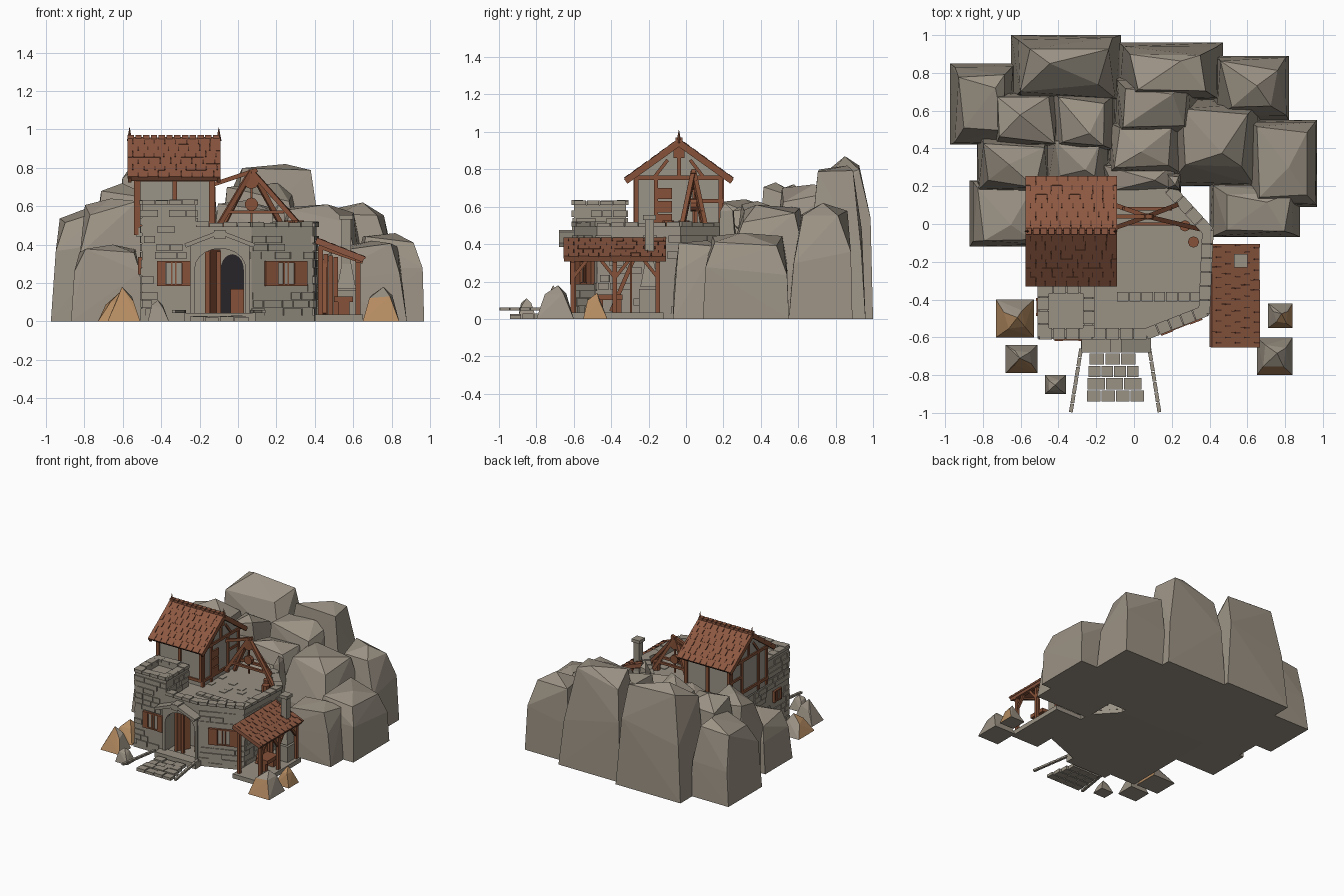
import bpy, bmesh, math, random
from mathutils import Vector as V, Matrix as M

if "Cube" in bpy.data.objects:
    bpy.data.objects.remove(bpy.data.objects["Cube"])
random.seed(11)
R = random.uniform

def mat(name, c):
    m = bpy.data.materials.new(name)
    m.diffuse_color = (*c, 1)
    m.use_nodes = True
    m.node_tree.nodes["Principled BSDF"].inputs["Base Color"].default_value = m.diffuse_color
    return m
ROCK = mat("cliff_grey", (.33, .288, .232))
STONE = mat("masonry_grey", (.315, .282, .23))
PLASTER = mat("plaster_grey", (.33, .3, .25))
WOOD = mat("timber_brown", (.24, .083, .04))
TILE = mat("roof_tile_brown", (.265, .097, .052))
DARKWOOD = mat("dark_roof_brown", (.10, .037, .022))
DARK = mat("dark_interior", (.022, .018, .022))
TAN = mat("tan_rock", (.46, .26, .12))

def finish(name, bm, *mats):
    bmesh.ops.recalc_face_normals(bm, faces=bm.faces)
    me = bpy.data.meshes.new(name)
    bm.to_mesh(me); bm.free()
    for m in mats: me.materials.append(m)
    o = bpy.data.objects.new(name, me)
    bpy.context.collection.objects.link(o)
    return o

def box(bm, x0, x1, y0, y1, z0, z1, mx=M()):
    t = M.Translation(((x0+x1)/2, (y0+y1)/2, (z0+z1)/2)) @ M.Diagonal((x1-x0, y1-y0, z1-z0, 1))
    bmesh.ops.create_cube(bm, size=1, matrix=mx @ t)

def beam(bm, a, b, w=.025, d=None):
    a, b = V(a), V(b)
    q = (b-a).to_track_quat('X', 'Z').to_matrix().to_4x4()
    box(bm, 0, (b-a).length, -w/2, w/2, -(d or w)/2, (d or w)/2, M.Translation(a) @ q)

def prism(bm, pts, z0, z1, mx=M()):
    lo = [bm.verts.new(mx @ V((x, y, z0))) for x, y in pts]
    hi = [bm.verts.new(mx @ V((x, y, z1))) for x, y in pts]
    n = len(pts)
    bm.faces.new(lo[::-1]); bm.faces.new(hi)
    for i in range(n):
        bm.faces.new((lo[i], lo[(i+1) % n], hi[(i+1) % n], hi[i]))

def wall_frame(a, b):
    # local x runs along the wall, -y points outward
    d = V((b[0]-a[0], b[1]-a[1], 0))
    return M.Translation((a[0], a[1], 0)) @ M.Rotation(math.atan2(d.y, d.x), 4, 'Z'), d.length

# Cliff and boulders: steep skewed blocks with broad facetted tops
def rock(name, x0, x1, y0, y1, h, tan=None):
    bm = bmesh.new()
    cx, cy, hx, hy = (x0+x1)/2, (y0+y1)/2, (x1-x0)/2, (y1-y0)/2
    rings = [(1, 1, 0, 0), (.84, .97, .42, .68), (.5, .85, .84, .98)]
    if tan is not None:
        rings = [(1, 1, 0, 0), (.3, .65, .55, .8)]
    for s0, s1, za, zb in rings:
        for sx, sy in ((-1, -1), (1, -1), (1, 1), (-1, 1)):
            bm.verts.new((cx+sx*hx*R(s0, s1), cy+sy*hy*R(s0, s1), h*R(za, zb)))
    k = .4 if tan is None else .2
    bm.verts.new((cx+hx*R(-k, k), cy+hy*R(-k, k), h))
    g = bmesh.ops.convex_hull(bm, input=bm.verts)
    bmesh.ops.delete(bm, geom=list({e for e in g['geom_interior']+g['geom_unused'] if isinstance(e, bmesh.types.BMVert)}), context='VERTS')
    bm.normal_update()
    if tan:
        for f in bm.faces:
            f.material_index = int(f.normal.y < -.6 or (f.normal.x < -.6 and x0 < -.7) or (f.normal.x > .6 and y1 > -.5))
    finish(name, bm, ROCK, TAN)
for i, r in enumerate([(-.975, -.63, .42, .85, .61), (-.65, -.07, .66, 1, .87), (-.08, .47, .66, .96, .82),
        (.42, .82, .55, .89, .62), (.6, .97, .09, .55, .46), (.4, .88, -.07, .22, .42), (.19, .67, .2, .66, .61),
        (-.1, .34, .48, .78, .72), (-.14, .28, .25, .54, .63), (-.45, -.1, .38, .7, .73), (-.75, -.38, .4, .7, .72),
        (-.83, -.44, .16, .48, .64), (-.87, -.5, -.12, .23, .4), (-.47, -.13, .2, .46, .6), (-.2, .25, .16, .34, .52),
        (.17, .25, .17, .27, .62)]):
    rock(f"cliff_rock_{i}", *r)
for i, r in enumerate([(-.73, -.53, -.6, -.4, .15, 1), (-.68, -.51, -.79, -.64, .18, 1), (-.47, -.36, -.9, -.8, .11, 0),
        (.71, .84, -.55, -.42, .14, 1), (.65, .84, -.8, -.6, .18, 1)]):
    rock(f"boulder_{i}", *r)

# Masonry body with a doorway recess
FOOT = [(-.5, -.6), (.07, -.6), (.39, -.475), (.41, -.03), (.2, .2), (-.5, .2)]
bm = bmesh.new()
prism(bm, [FOOT[0], (-.225, -.6), (-.225, -.42), (.04, -.42), (.04, -.6)]+FOOT[1:], .02, .4)
prism(bm, FOOT, .4, .455)
prism(bm, [(x*1.02, y*1.01) for x, y in FOOT], 0, .03)
box(bm, -.5, -.22, -.6, -.32, .4, .58)
finish("stone_body", bm, STONE)

# Raised stones and parapets
bm = bmesh.new()
def bricks(a, b, z0, z1, holes=(), keep=.85):
    mx, L = wall_frame(a, b)
    z = z0
    while z < z1-.02:
        h = min(.042, z1-z); x = R(-.01, .02)
        while x < L-.02:
            w = min(R(.05, .12), L-x+.006)
            if random.random() < keep and not any(x+w > p and x < q and z+h > r and z < s for p, q, r, s in holes):
                box(bm, x, x+w-.005, -R(.005, .011), .01, z, z+h-.005, mx)
            x += w
        z += h
def cap(a, b, z0, z1, t=.045):
    mx, L = wall_frame(a, b)
    box(bm, 0, L, 0, t, z0, z1-.02, mx)
    n = max(1, round(L/.07))
    for i in range(n):
        box(bm, i*L/n, (i+1)*L/n-.004, -.012, t+.004, z1-.022, z1+R(-.003, .005), mx)
door, lwin = (.25, .58, 0, .48), (.07, .26, .18, .32)
bricks(FOOT[0], FOOT[1], .03, .46, (door, lwin))
bricks(FOOT[1], FOOT[2], .03, .46, ((.05, .31, .18, .32),))
bricks(FOOT[2], FOOT[3], .03, .46)
bricks(FOOT[3], FOOT[4], .03, .46)
bricks(FOOT[5], FOOT[0], .03, .46, ((.58, .7, .23, .35),))
for a, b in (((-.22, -.6), FOOT[1]), (FOOT[1], FOOT[2]), (FOOT[2], FOOT[3]), (FOOT[3], FOOT[4])):
    cap(a, b, .44, .515)
tw = [(-.5, -.6), (-.22, -.6), (-.22, -.32), (-.5, -.32)]
for i in range(4):
    bricks(tw[i], tw[(i+1) % 4], .46, .59)
    cap(tw[i], tw[(i+1) % 4], .57, .63)
for i in range(7):
    box(bm, -.09+i*.065, -.03+i*.065, -.41, -.36, .45, .468)
for i in range(9):
    x, y = R(-.18, .3), R(-.3, -.05)
    box(bm, x, x+.05, y, y+.05, .45, .459)
finish("wall_stones", bm, STONE)

# Doorway: arch surround, gable, inner door arch, posts, open leaf, crate
def arc(cx, cz, rx, rz):
    return [(cx+rx*math.cos(t*math.pi/10), cz+rz*math.sin(t*math.pi/10)) for t in range(11)]
def upright(y):
    return M.Translation((0, y, 0)) @ M.Rotation(math.pi/2, 4, 'X')
bm = bmesh.new()
prism(bm, [(.06, .03), (.06, .41), (-.095, .46), (-.25, .41), (-.25, .03), (-.225, .03)]+arc(-.0925, .275, .1325, .105)[::-1]+[(.04, .03)], 0, .035, upright(-.575))
for s in (-1, 1):
    beam(bm, (-.095, -.64, .465), (-.095+s*.18, -.64, .395), .08, .022)
box(bm, -.125, -.065, -.68, -.6, .43, .475)
box(bm, -.28, .09, -.67, -.58, 0, .045)
box(bm, -.225, .05, -.6, -.42, 0, .04)
finish("door_surround", bm, STONE)
bm = bmesh.new()
prism(bm, [(-.09, .04)]+arc(-.03, .27, .06, .08)[::-1]+[(.03, .04)], 0, .006, upright(-.42))
finish("dark_doorway", bm, DARK)
bm = bmesh.new()
for x in (-.16, -.1):
    box(bm, x-.011, x+.011, -.57, -.55, .04, .365)
beam(bm, (-.15, -.55, .21), (-.1, -.47, .21), .018, .33)
box(bm, -.04, .03, -.5, -.425, .04, .17)
finish("door_timbers", bm, WOOD)

# Windows with shutters
fr, pane = bmesh.new(), bmesh.new()
def window(a, b, c, hw, z0, z1, sh=.045):
    mx, _ = wall_frame(a, b)
    box(pane, c-hw, c+hw, -.008, .005, z0, z1, mx)
    for x in (-hw*.25, hw*.25):
        box(fr, c+x-.004, c+x+.004, -.014, .005, z0, z1, mx)
    for z in (z0, z1):
        box(fr, c-hw-.005, c+hw+.005, -.016, .005, z-.005, z+.005, mx)
    for s in (-1, 1):
        m = c+s*(hw+.002+sh/2)
        box(fr, m-sh/2, m+sh/2, -.02, .005, z0-.005, z1+.005, mx)
window(FOOT[0], FOOT[1], .165, .04, .19, .31)
window(FOOT[1], FOOT[2], .19, .045, .19, .31, .07)
window(FOOT[5], FOOT[0], .64, .03, .25, .33, .015)
finish("window_frames", fr, WOOD)
finish("window_panes", pane, PLASTER)

# Upper house: plaster walls, gables and framing
CY, RZ, EZ, HY = -.038, .95, .745, .284
side = M(((0, 0, 1, 0), (1, 0, 0, 0), (0, 1, 0, 0), (0, 0, 0, 1)))
bm = bmesh.new()
prism(bm, [(-.27, .44), (.19, .44), (.19, .76), (CY, .925), (-.27, .76)], -.53, -.13, side)
finish("house_walls", bm, PLASTER)
bm = bmesh.new()
for x in (-.53, -.13):
    for y in (-.265, -.16, .05, .185):
        beam(bm, (x, y, .45), (x, y, .76), .022)
    for z in (.5, .755):
        beam(bm, (x, -.28, z), (x, .2, z), .022)
    beam(bm, (x, .05, .63), (x, .2, .63), .02)
    beam(bm, (x, CY, .76), (x, CY, .93), .02)
    for s in (-1, 1):
        beam(bm, (x, CY+s*.13, .76), (x, CY+s*.06, .85), .018)
for z in (.5, .57, .64):
    box(bm, -.13, -.118, -.155, -.075, z, z+.06)
box(bm, -.13, -.115, CY-.03, CY+.03, .86, .91)
for y in (-.27, .19):
    for x in (-.52, -.33, -.14):
        beam(bm, (x, y, .5), (x, y, .75), .024)
    for z in (.5, .74):
        beam(bm, (-.53, y, z), (-.13, y, z), .022)
for x in (-.565, -.1):  # bargeboards and finials
    for s in (-1, 1):
        beam(bm, (x, CY, RZ-.012), (x, CY+s*HY, EZ-.01), .018, .03)
    bmesh.ops.create_cone(bm, segments=4, radius1=.014, radius2=.001, depth=.07, cap_ends=True, matrix=M.Translation((x, CY, .975)))
finish("house_timbers", bm, WOOD)

# Shingled roofs: dark slots between overlapping tiles
def roof(name, top, bot, x0, x1, rows, vert):
    deck, til = bmesh.new(), bmesh.new()
    d = V(bot)-V(top); u = d.normalized(); ax = V((1, 0, 0)) if not vert else V((0, 1, 0))
    n = ax.cross(u)
    if n.z < 0: n = -n
    mx = M.Translation(V(top)) @ M((ax, u, n)).transposed().to_4x4()
    L = d.length; h = L/rows
    box(til, x0+.003, x1-.003, 0, L-.004, -.02, .004, mx)
    for r in range(rows):
        x = x0; k = .055*(1 if r % 2 else .5)
        while x < x1-.005:
            w = min(k, x1-x); k = R(.05, .062)
            box(til, x, x+w-.001, r*h, (r+1)*h+.002, 0, .01+R(0, .003), mx)
            if x > x0:
                box(deck, x-.004, x+.003, (r+.45)*h, (r+1)*h, 0, .0145, mx)
            x += w
    finish(name+"_slots", deck, DARKWOOD)
    finish(name+"_tiles", til, TILE)
for s, nm in ((-1, "front"), (1, "rear")):
    roof("house_roof_"+nm, (0, CY, RZ), (0, CY+s*HY, EZ), -.575, -.09, 6, False)
bm = bmesh.new()
for i in range(12):
    box(bm, -.575+i*.0404, -.542+i*.0404, CY-.018, CY+.018, RZ-.005, RZ+.02)
finish("ridge_caps", bm, TILE)
roof("shed_roof", (.408, 0, .425), (.66, 0, .325), -.655, -.105, 5, True)

# Side shed: floor, posts, planks, forge and chimney
bm = bmesh.new()
box(bm, .4, .65, -.64, -.12, 0, .035)
box(bm, .51, .62, -.25, -.14, .03, .16)
bmesh.ops.create_cone(bm, segments=4, radius1=.07, radius2=.035, depth=.13, cap_ends=True,
                      matrix=M.Translation((.565, -.195, .235)) @ M.Rotation(math.pi/4, 4, 'Z'))
box(bm, .54, .59, -.22, -.17, .29, .54)
box(bm, .53, .6, -.23, -.16, .53, .555)
finish("forge_and_chimney", bm, STONE)
bm = bmesh.new()
for y in (-.605, -.38, -.15):
    beam(bm, (.625, y, .03), (.625, y, .33), .024)
    beam(bm, (.42, y, .39), (.65, y, .31), .02)
    for s in (-1, 1):
        if -.6 < y+s*.08 < -.16:
            beam(bm, (.625, y, .22), (.625, y+s*.08, .32), .018)
beam(bm, (.625, -.64, .32), (.625, -.12, .32), .024)
beam(bm, (.43, -.6, .03), (.43, -.6, .38), .024)
for i in range(4):
    box(bm, .42+i*.026, .442+i*.026, -.3, -.288, .03, .36-i*.008)
box(bm, .5, .6, -.48, -.34, .1, .13)
for y in (-.46, -.36):
    box(bm, .52, .58, y-.015, y+.015, .03, .1)
beam(bm, (.45, -.4, .04), (.45, -.28, .32), .022)
finish("shed_timbers", bm, WOOD)

# Roof-top hoist with wheel, boom and barrels
bm = bmesh.new()
top = (.07, .04, .785)
for p in ((-.1, .1, .46), (-.1, -.02, .5), (.25, .11, .46), (.34, -.025, .48)):
    beam(bm, p, top, .024)
beam(bm, (-.14, .04, .71), (.1, .04, .79), .022)
for y, x in ((.08, .2), (0, .24)):
    beam(bm, (-.06, y, .57), (x, y, .57), .018)
beam(bm, (.07, .04, .5), (.07, .04, .79), .012)
for z, r in ((.73, .04), (.61, .035)):
    m = M.Translation((.07, .04, z)) @ M.Rotation(math.pi/2, 4, 'X')
    bmesh.ops.create_cone(bm, segments=10, radius1=r, radius2=r, depth=.03, cap_ends=True, matrix=m)
for x, y in ((.315, -.095), (.27, -.01)):
    bmesh.ops.create_cone(bm, segments=8, radius1=.03, radius2=.03, depth=.07, cap_ends=True, matrix=M.Translation((x, y, .49)))
finish("hoist", bm, WOOD)

# Flagstone path and kerb rails
bm = bmesh.new()
for r, (y, n) in enumerate(((-.745, 3), (-.81, 4), (-.875, 3), (-.94, 4))):
    w = (.25+.02*r)/n
    for i in range(n):
        box(bm, -.235-.005*r+i*w, -.241-.005*r+(i+1)*w, y, y+.059, .0, .02+R(0, .01))
for a, b in (((-.28, -.66), (-.335, -1)), ((.075, -.62), (.135, -1))):
    a, b = V((*a, .052)), V((*b, .052))
    for i in range(7):
        beam(bm, a.lerp(b, i/7), a.lerp(b, (i+.93)/7), .02, .016)
finish("path_stones", bm, STONE)
